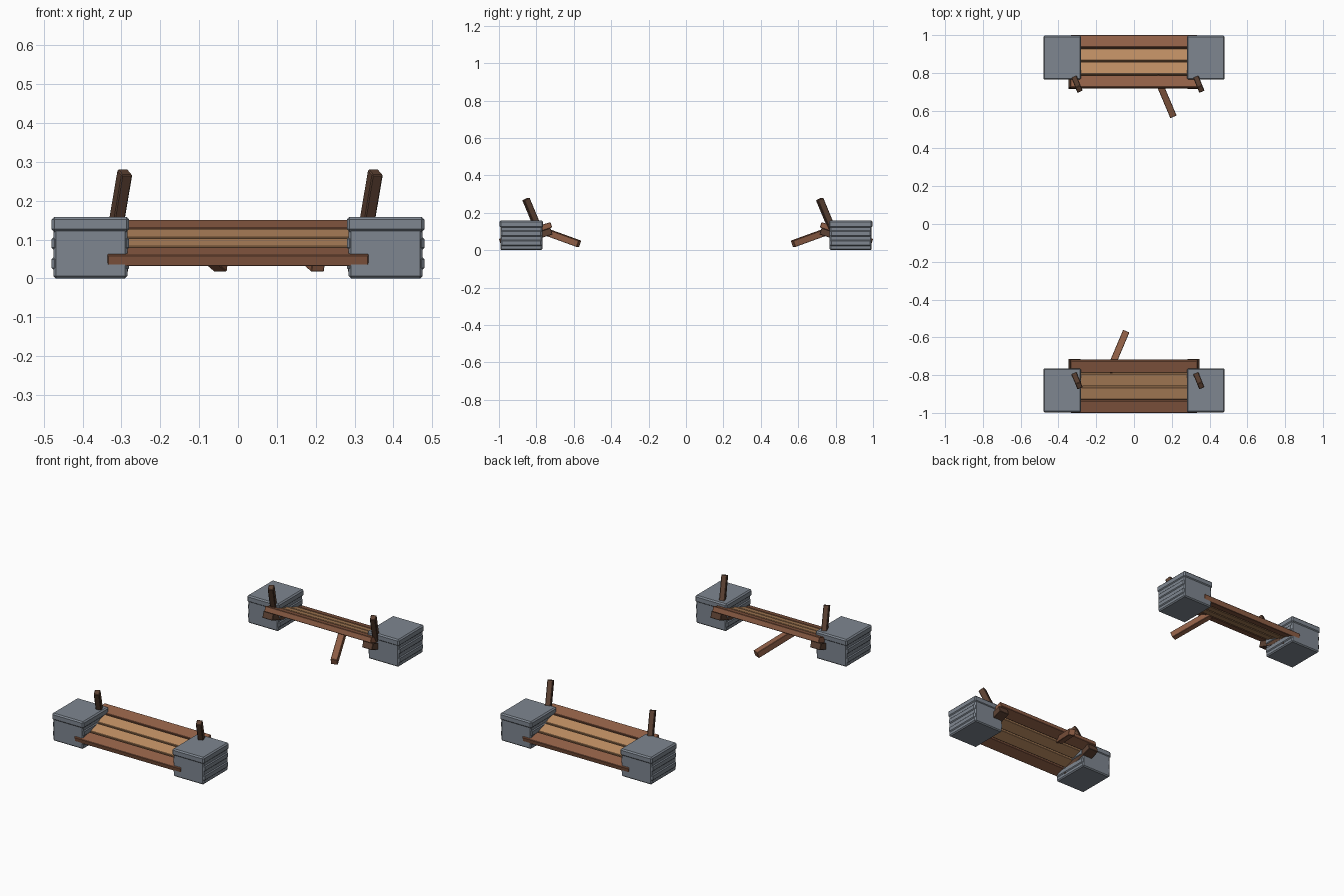
import bpy, math
from mathutils import Vector, Matrix

if "Cube" in bpy.data.objects:
    bpy.data.objects.remove(bpy.data.objects["Cube"])


def mat(name, c):
    m = bpy.data.materials.new(name)
    m.diffuse_color = (*c, 1)
    m.use_nodes = True
    m.node_tree.nodes["Principled BSDF"].inputs["Base Color"].default_value = m.diffuse_color
    return m


STONE = mat("grey stone", (0.21, 0.24, 0.28))
BROWN = mat("red brown wood", (0.28, 0.115, 0.062))
TAN = mat("tan wood", (0.50, 0.26, 0.12))
DARK = mat("dark brown wood", (0.11, 0.055, 0.034))


def box(name, matrix, size, material, bevel=0.0):
    """Box of a given size placed by a matrix, with a flat chamfer."""
    bpy.ops.mesh.primitive_cube_add(size=1)
    o = bpy.context.object
    o.name = name
    o.data.transform(matrix @ Matrix.Diagonal((*size, 1)))
    o.data.materials.append(material)
    if bevel:
        b = o.modifiers.new("chamfer", 'BEVEL')
        b.width = bevel
        b.segments = 1
    return o


def block(name, x, y, z, material, bevel=0.0):
    """Axis aligned box from ranges."""
    lo, hi = Vector((x[0], y[0], z[0])), Vector((x[1], y[1], z[1]))
    return box(name, Matrix.Translation((lo + hi) / 2), hi - lo, material, bevel)


def beam(name, a, b, w, t, material, bevel=0.0):
    """Square timber between two points."""
    a, b = Vector(a), Vector(b)
    d = b - a
    m = Matrix.Translation((a + b) / 2) @ d.to_track_quat('Y', 'Z').to_matrix().to_4x4()
    return box(name, m, (w, d.length, t), material, bevel)


SLOPE = math.radians(18.2)
for s, side in ((1, "front"), (-1, "back")):
    # s = 1 front half (negative y), s = -1 mirrored back half
    def yr(a, b):
        return tuple(sorted((a * s, b * s)))

    # stone abutments with courses standing out at the sides
    for cx in (-0.38, 0.38):
        block(side + "_stone_core", (cx - 0.095, cx + 0.095), yr(-0.992, -0.768),
              (0, 0.15), STONE, 0.006)
        block(side + "_stone_cap", (cx - 0.1, cx + 0.1), yr(-0.997, -0.764),
              (0.12, 0.158), STONE, 0.007)
        for z in (0.038, 0.09):
            block(side + "_stone_course", (cx - 0.1, cx + 0.1), yr(-0.990, -0.770),
                  (z - 0.018, z + 0.018), STONE, 0.007)

    # sloping deck: local y runs up the slope from the outer top edge
    deck = (Matrix.Translation((0, -1.0 * s, 0.06))
            @ Matrix.Rotation(SLOPE * s, 4, 'X'))
    for i in range(4):
        y = 0.033 + i * 0.0745
        box(side + "_plank", deck @ Matrix.Translation((0, y * s, -0.015)),
            (0.672, 0.066, 0.03), BROWN if i in (0, 3) else TAN, 0.002)

    # stringers under the deck ends
    for x in (-0.315, 0.315):
        box(side + "_stringer", deck @ Matrix.Translation((x, 0.17 * s, -0.048)),
            (0.063, 0.22, 0.036), DARK, 0.002)

    # broken timber hanging from the inner edge
    dx = 0 if s == 1 else 0.25
    beam(side + "_broken_timber", (-0.132 + dx, -0.782 * s, 0.11),
         (-0.043 + dx, -0.572 * s, 0.034), 0.036, 0.036, BROWN, 0.002)

    # leaning rail posts, same lean on both halves
    y0 = -0.79 if s == 1 else 0.78
    for x in (-0.318, 0.327):
        beam(side + "_post", (x, y0, 0.115), (x + 0.027, y0 - 0.066, 0.274),
             0.03, 0.035, DARK, 0.003)
